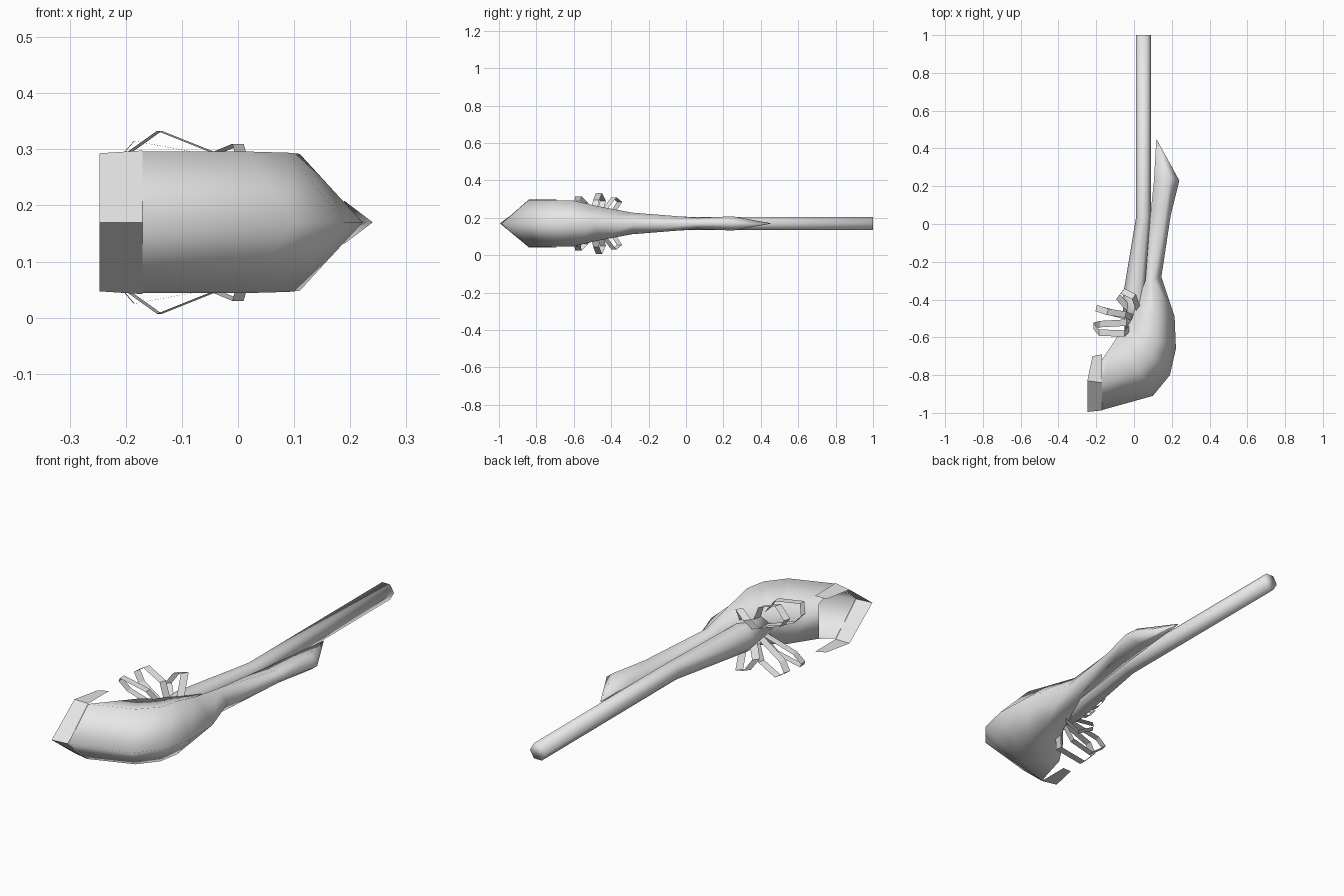
import bpy, bmesh, math
from mathutils import Vector

old = bpy.data.objects.get("Cube")
if old:
    bpy.data.objects.remove(old, do_unlink=True)

MID = 0.17  # height of the mirror plane

grey = bpy.data.materials.new("plain grey")
grey.use_nodes = True
grey.diffuse_color = (0.8, 0.8, 0.8, 1)
grey.node_tree.nodes["Principled BSDF"].inputs["Base Color"].default_value = (0.8, 0.8, 0.8, 1)


def finish(name, bm, smooth):
    bmesh.ops.recalc_face_normals(bm, faces=bm.faces)
    for f in bm.faces:
        f.smooth = smooth
    mesh = bpy.data.meshes.new(name)
    bm.to_mesh(mesh)
    bm.free()
    mesh.materials.append(grey)
    ob = bpy.data.objects.new(name, mesh)
    bpy.context.collection.objects.link(ob)
    return ob


def loft(name, rings, closed=True, smooth=True, cap_start=False, cap_end=False):
    """Skin a list of equal-length point rings."""
    bm = bmesh.new()
    rows = [[bm.verts.new(p) for p in ring] for ring in rings]
    n = len(rows[0])
    for a, b in zip(rows, rows[1:]):
        for i in range(n if closed else n - 1):
            j = (i + 1) % n
            bm.faces.new((a[i], a[j], b[j], b[i]))
    if cap_start:
        bm.faces.new(rows[0])
    if cap_end:
        bm.faces.new(rows[-1])
    return finish(name, bm, smooth)


# Hooded head running back into a narrow pointed leaf.
# Each section: outer ridge xy, corner xy + half height, inner edge xy + half height
sections = [
    ((-.17, -.985), (-.17, -.84, .126), (-.17, -.72, .08)),
    ((.10, -.91), (.02, -.77, .126), (-.09, -.60, .08)),
    ((.19, -.80), (.09, -.69, .124), (-.04, -.55, .075)),
    ((.222, -.66), (.11, -.60, .122), (-.01, -.50, .07)),
    ((.215, -.49), (.11, -.47, .092), (.01, -.43, .055)),
    ((.145, -.28), (.10, -.29, .058), (.06, -.30, .03)),
    ((.195, .05), (.165, .06, .030), (.088, .06, .012)),
    ((.24, .23), (.19, .25, .038), (.105, .22, .012)),
    ((.122, .445), (.120, .448, .002), (.118, .446, .001)),
]
rings = []
for o, c, e in sections:
    rings.append([(o[0], o[1], MID),
                  (c[0], c[1], MID + c[2]), (e[0], e[1], MID + e[2]),
                  (e[0], e[1], MID - e[2]), (c[0], c[1], MID - c[2])])
loft("hood_and_leaf", rings, cap_end=True)

# Hexagonal stem, thickening where it enters the hood
stem = [(.05, 1.0, .04), (.05, .03, .04), (.0, -.40, .062), (.02, -.56, .07)]
rings = []
for x, y, r in stem:
    rings.append([(x + r * math.cos(k * math.pi / 3), y,
                   MID + r * math.sin(k * math.pi / 3)) for k in range(6)])
loft("stem", rings, cap_start=True, cap_end=True)

# Flat-sided rim around the mouth, open towards the back
outer = [(-.22, -.70, .122), (-.247, -.83, .123), (-.247, -.995, 0)]
inner = [(-.17, -.69, .128), (-.17, -.84, .128), (-.17, -.987, 0)]


def mirrored(points):
    up = [(x, y, MID + z) for x, y, z in points]
    down = [(x, y, MID - z) for x, y, z in reversed(points[:-1])]
    return up + down


loft("mouth_rim", [mirrored(outer), mirrored(inner)], closed=False, smooth=False)

# Looped ribbons, three above and three below
ribbons = {
    "back": [(.03, -.47, .03), (0, -.385, .14), (-.06, -.355, .115),
             (-.085, -.385, .07), (0, -.48, .02)],
    "middle": [(0, -.50, .03), (-.045, -.48, .125), (-.14, -.465, .163),
               (-.20, -.445, .12), (-.17, -.455, .08), (0, -.50, .01)],
    "front": [(0, -.53, .03), (-.05, -.58, .12), (-.185, -.575, .145),
              (-.215, -.54, .11), (-.18, -.53, .07), (0, -.52, .01)],
}
for label, path in ribbons.items():
    pts = [Vector(p) for p in path]
    reach = pts[3] - pts[0]
    side = Vector((-reach.y, reach.x, 0)).normalized() * 0.017
    for word, sign in (("upper", 1), ("lower", -1)):
        edges = []
        for s in (-1, 1):
            edges.append([(p.x + s * side.x, p.y + s * side.y, MID + sign * p.z)
                          for p in pts])
        loft(f"{word}_{label}_ribbon", edges, closed=False, smooth=False)
